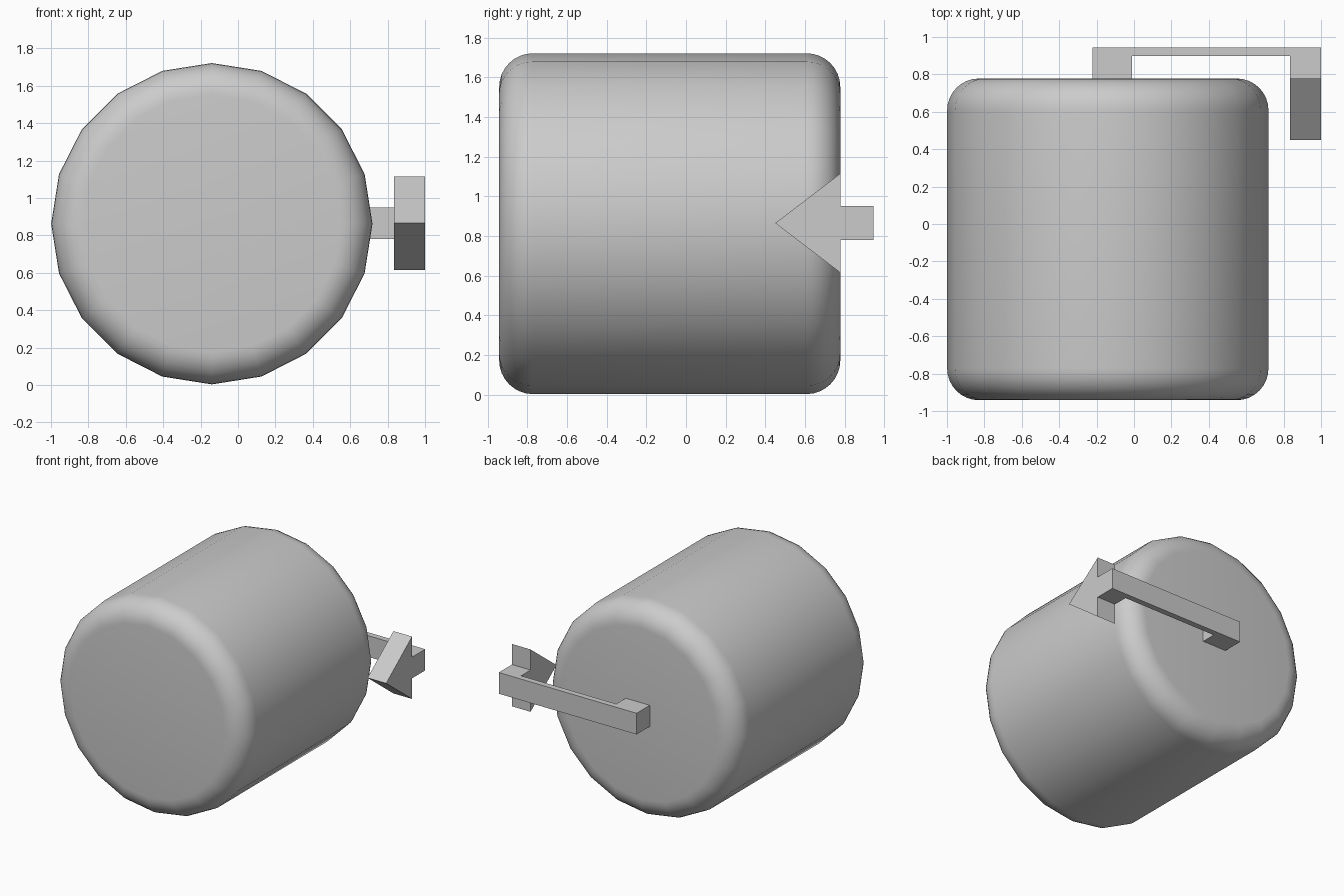
import bpy, bmesh, math

if "Cube" in bpy.data.objects:
    bpy.data.objects.remove(bpy.data.objects["Cube"])

CX, CZ, R = -0.14, 0.862, 0.859
Y0, Y1, B = -0.942, 0.778, 0.17
SIDES, STEPS = 20, 8


def make_object(name, bm):
    bmesh.ops.recalc_face_normals(bm, faces=bm.faces)
    mesh = bpy.data.meshes.new(name)
    bm.to_mesh(mesh)
    bm.free()
    ob = bpy.data.objects.new(name, mesh)
    bpy.context.collection.objects.link(ob)
    return ob


def prism(name, points, offset):
    """Extrude a closed outline along the offset vector."""
    bm = bmesh.new()
    face = bm.faces.new([bm.verts.new(p) for p in points])
    ext = bmesh.ops.extrude_face_region(bm, geom=[face], use_keep_orig=True)
    verts = [g for g in ext["geom"] if isinstance(g, bmesh.types.BMVert)]
    bmesh.ops.translate(bm, verts=verts, vec=offset)
    return make_object(name, bm)


# Drum: 20-sided lathe along y with rounded rims
arc = [(math.sin(a), math.cos(a)) for a in
       (math.pi / 2 * i / STEPS for i in range(STEPS + 1))]
profile = [(R - B + B * s, Y0 + B - B * c) for s, c in arc]
profile += [(R - B + B * s, Y1 - B + B * c) for s, c in reversed(arc)]
bm = bmesh.new()
rings = []
for r, y in profile:
    rings.append([bm.verts.new((CX + r * math.cos(2 * math.pi * k / SIDES), y,
                                CZ + r * math.sin(2 * math.pi * k / SIDES)))
                  for k in range(SIDES)])
for a, b in zip(rings, rings[1:]):
    for k in range(SIDES):
        n = (k + 1) % SIDES
        bm.faces.new((a[k], a[n], b[n], b[k]))
bm.faces.new(rings[0])
bm.faces.new(rings[-1])
drum = make_object("drum", bm)
bpy.context.view_layer.objects.active = drum
drum.select_set(True)
bpy.ops.object.shade_smooth_by_angle(angle=math.radians(30))

# Bracket arm: flat U outline extruded upward
outline = [(-0.223, 0.778), (-0.01, 0.778), (-0.01, 0.898), (0.835, 0.898),
           (0.835, 0.778), (1.0, 0.778), (1.0, 0.945), (-0.223, 0.945)]
prism("bracket_arm", [(x, y, 0.78) for x, y in outline], (0, 0, 0.17))

# Arrow-shaped pointer aimed at the front
prism("pointer", [(0.835, 0.45, 0.865), (0.835, 0.778, 0.615),
                  (0.835, 0.778, 1.115)], (0.165, 0, 0))
